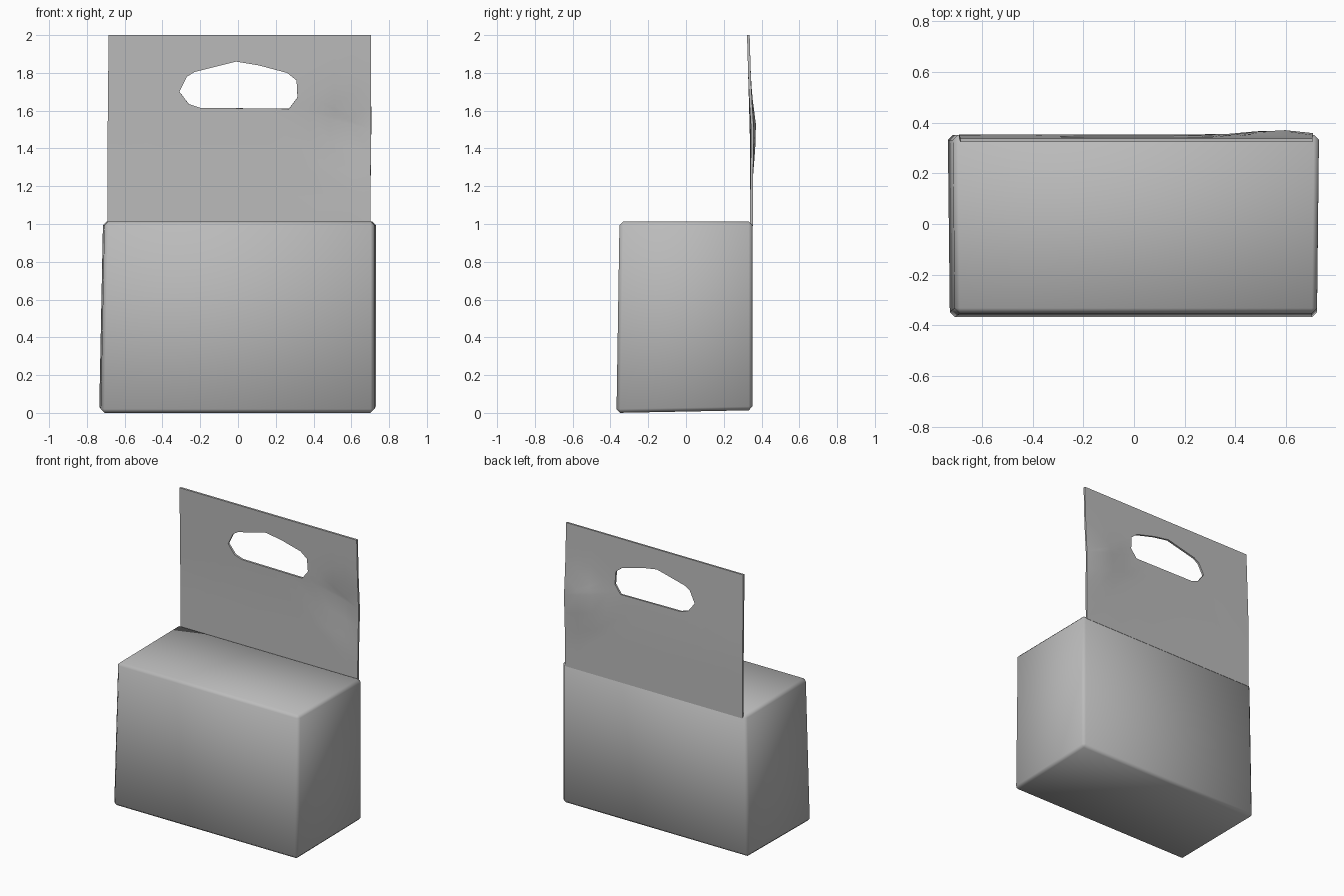
import bpy, bmesh, math

if "Cube" in bpy.data.objects:
    bpy.data.objects.remove(bpy.data.objects["Cube"])

grey = bpy.data.materials.new("plain_grey")
grey.diffuse_color = (0.5, 0.5, 0.5, 1)
grey.use_nodes = True
grey.node_tree.nodes["Principled BSDF"].inputs["Base Color"].default_value = grey.diffuse_color


def make_object(name, bm):
    mesh = bpy.data.meshes.new(name)
    bmesh.ops.recalc_face_normals(bm, faces=bm.faces)
    bm.to_mesh(mesh)
    bm.free()
    mesh.materials.append(grey)
    mesh.shade_smooth()
    obj = bpy.data.objects.new(name, mesh)
    bpy.context.collection.objects.link(obj)
    return obj


# Closed carton: a slightly tapered box with softened, smooth shaded edges
bm = bmesh.new()
bmesh.ops.create_cube(bm, size=1)
for v in bm.verts:
    right, back, top = v.co.x > 0, v.co.y > 0, v.co.z > 0
    x = 0.73 if right else (-0.715 if top else -0.735)
    if not back:
        x -= math.copysign(0.008, x)
    y = 0.352 if back else (-0.352 if top else -0.368)
    z = 1.013 if top else (0.014 if back else 0.0)
    v.co = (x, y, z)
bmesh.ops.bevel(bm, geom=bm.edges[:], offset=0.02, segments=1,
                affect='EDGES', profile=0.5)
make_object("carton", bm)

# Thin back panel with a hand hole
outline = [(-0.69, 0.99), (0.70, 0.99), (0.705, 1.5), (0.705, 2.0),
           (-0.685, 2.0), (-0.69, 1.5)]
hole = [(-0.31, 1.70), (-0.27, 1.78), (-0.23, 1.805), (-0.01, 1.86),
        (0.11, 1.84), (0.26, 1.80), (0.31, 1.76), (0.315, 1.67),
        (0.27, 1.61), (-0.20, 1.615), (-0.26, 1.635)]
bm = bmesh.new()
for loop in (outline, hole):
    verts = [bm.verts.new((x, 0, z)) for x, z in loop]
    for a, b in zip(verts, verts[1:] + verts[:1]):
        bm.edges.new((a, b))
bmesh.ops.triangle_fill(bm, use_beauty=True, edges=bm.edges[:],
                        normal=(0, -1, 0))
bmesh.ops.subdivide_edges(bm, edges=bm.edges[:], cuts=3, use_grid_fill=True)
# Lean the top forward and push out a gentle dent on the right
for v in bm.verts:
    x, z = v.co.x, v.co.z
    lean = 0.347 - 0.017 * max(0, (z - 1.4) / 0.6)
    dent = 0.022 * math.exp(-((x - 0.56) / 0.14) ** 2 - ((z - 1.5) / 0.14) ** 2)
    v.co.y = lean + dent
panel = make_object("handle_panel", bm)
solid = panel.modifiers.new("card_thickness", 'SOLIDIFY')
solid.thickness = 0.014
solid.offset = 0

bpy.context.view_layer.objects.active = panel
panel.select_set(True)
bpy.ops.object.modifier_apply(modifier=solid.name)
bpy.ops.object.shade_smooth_by_angle(angle=math.radians(40))
